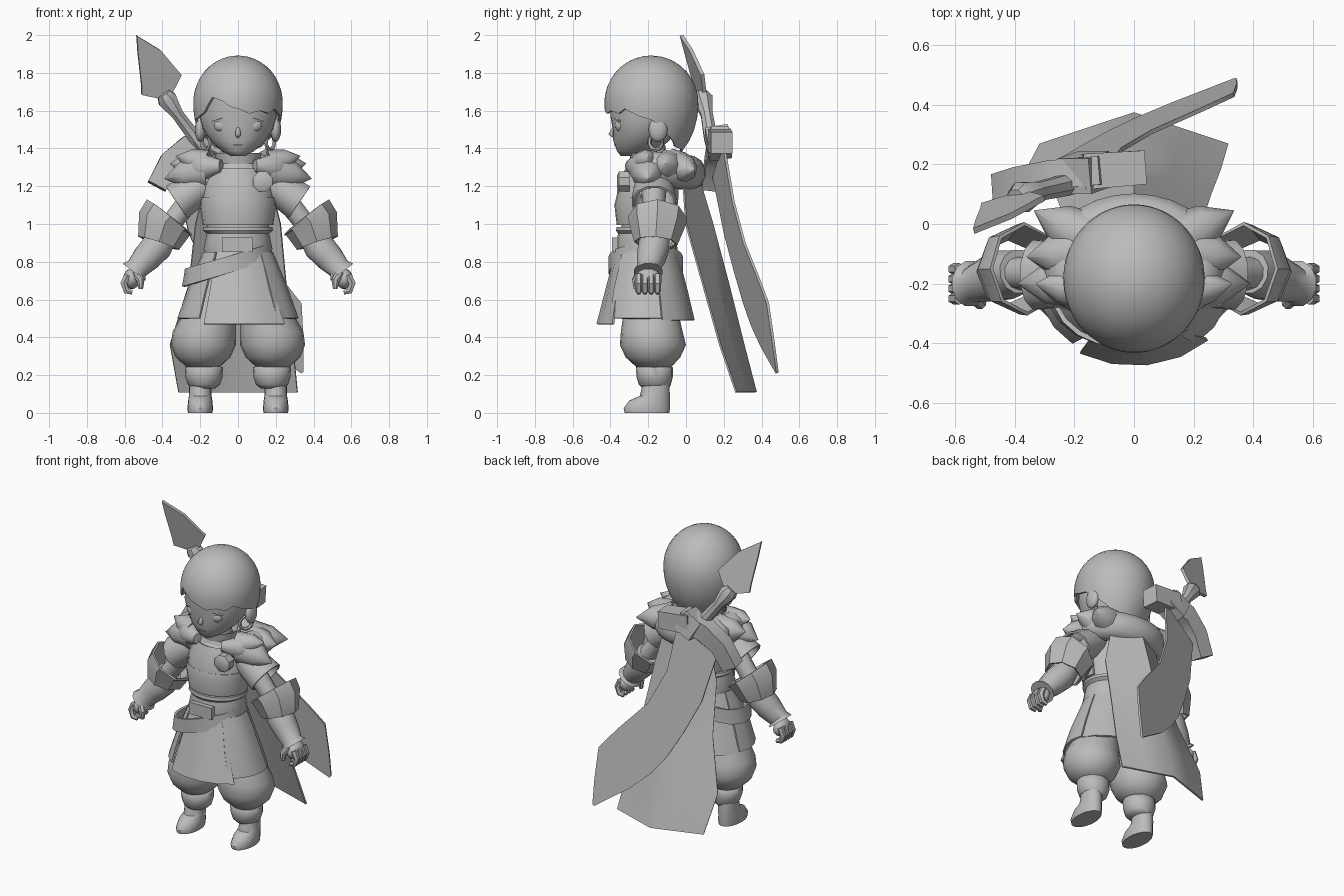
import bpy, bmesh
from math import sin, cos, pi, radians, sqrt
from mathutils import Vector, Matrix

cube = bpy.data.objects.get("Cube")
if cube:
    bpy.data.objects.remove(cube)

grey = bpy.data.materials.new("plain_grey")
grey.use_nodes = True
grey.diffuse_color = (0.5, 0.5, 0.5, 1)
grey.node_tree.nodes["Principled BSDF"].inputs["Base Color"].default_value = (0.5, 0.5, 0.5, 1)


def finish(name, bm, thick=0, angle=40):
    bmesh.ops.recalc_face_normals(bm, faces=bm.faces)
    me = bpy.data.meshes.new(name)
    bm.to_mesh(me)
    bm.free()
    ob = bpy.data.objects.new(name, me)
    bpy.context.collection.objects.link(ob)
    if thick:
        mod = ob.modifiers.new("thickness", "SOLIDIFY")
        mod.thickness, mod.offset = thick, 0
        bpy.context.view_layer.objects.active = ob
        bpy.ops.object.modifier_apply(modifier=mod.name)
    me = ob.data
    me.materials.append(grey)
    me.shade_smooth()
    me.set_sharp_from_angle(angle=radians(angle))


def loft(name, rings, closed=True, cap=True, thick=0, angle=40):
    """Skin a list of equally long point rows."""
    bm = bmesh.new()
    rows = [[bm.verts.new(p) for p in ring] for ring in rings]
    n = len(rows[0])
    for a, b in zip(rows, rows[1:]):
        for i in range(n if closed else n - 1):
            j = (i + 1) % n
            bm.faces.new((a[i], a[j], b[j], b[i]))
    if closed and cap:
        bm.faces.new(rows[0])
        bm.faces.new(rows[-1])
    bmesh.ops.remove_doubles(bm, verts=bm.verts, dist=0.0005)
    finish(name, bm, thick, angle)


def oval(z, rx, front, back, cx=0, n=20, a0=0, a1=360, tilt=0):
    """Level ring or arc, angle measured from the front."""
    pts = []
    for i in range(n if a1 - a0 == 360 else n + 1):
        a = radians(a0 + (a1 - a0) * i / n)
        x = cx + rx * sin(a)
        pts.append((x, (front + back) / 2 - (back - front) / 2 * cos(a), z + tilt * x))
    return pts


def body(name, table, cx=0, n=20, **kw):
    loft(name, [oval(*row, cx=cx, n=n) for row in table], **kw)


def tube(name, path, radii, n=10, squash=1, ref=(0, 1, 0), phase=.5, **kw):
    path = [Vector(p) for p in path]
    rings = []
    for i, p in enumerate(path):
        t = (path[min(i + 1, len(path) - 1)] - path[max(i - 1, 0)]).normalized()
        u = t.cross(Vector(ref)).normalized()
        v = u.cross(t)
        angles = [2 * pi * (k + phase) / n for k in range(n)]
        rings.append([p + radii[i] * (cos(a) * u + squash * sin(a) * v) for a in angles])
    loft(name, rings, **kw)


def ball(name, c, r, seg=16):
    bm = bmesh.new()
    mat = Matrix.Translation(c) @ Matrix.Diagonal((*r, 1))
    bmesh.ops.create_uvsphere(bm, u_segments=seg, v_segments=seg // 2 + 2, radius=1, matrix=mat)
    finish(name, bm, angle=60)


def interp(table, x):
    for (x0, y0), (x1, y1) in zip(table, table[1:]):
        if x <= x1:
            return y0 + (y1 - y0) * (x - x0) / (x1 - x0)


# Head and neck
body("head", [(1.36, .035, -.345, -.25), (1.385, .085, -.365, -.16), (1.44, .145, -.385, -.09),
              (1.50, .185, -.388, -.05), (1.57, .205, -.40, -.02), (1.68, .205, -.40, 0)], n=28, angle=70)
tube("nose", [(0, -.375, 1.53), (0, -.395, 1.475), (0, -.375, 1.455)], [.004, .017, .006], n=8, angle=80)
tube("mouth", [(-.025, -.377, 1.418), (.025, -.377, 1.418)], [.004, .004], n=6)
body("neck", [(1.2, .07, -.24, -.1), (1.42, .06, -.235, -.11)])

# Hair cap with a side-swept fringe, longer at the nape
hairline = [(0, 1.61), (15, 1.585), (30, 1.60), (45, 1.585), (55, 1.61), (75, 1.57), (92, 1.55), (105, 1.5),
            (135, 1.41), (180, 1.385), (225, 1.41), (255, 1.5), (268, 1.55), (290, 1.56), (310, 1.59),
            (325, 1.67), (340, 1.65), (350, 1.62), (360, 1.61)]
rows = []
for k in range(13):
    row = []
    for deg in range(0, 360, 5):
        z = 1.885 + (interp(hairline, deg) - 1.885) * (1 - cos(k / 12 * pi / 2)) ** .9
        d = z - 1.64
        f = sqrt(max(0, 1 - (d / (.245 if d > 0 else .33)) ** 2))
        a = radians(deg)
        row.append((.23 * f * sin(a), -.183 - .242 * f * cos(a), z))
    rows.append(row)
loft("hair", rows, cap=False, thick=.014, angle=60)

for s, side in ((1, "left"), (-1, "right")):
    # Face details
    ball(side + "_eye", (s * .085, -.348, 1.522), (.042, .028, .035))
    tube(side + "_eyelid", [(s * .04, -.38, 1.55), (s * .085, -.374, 1.562), (s * .135, -.35, 1.545)],
         [.005, .009, .005], n=6)
    ball(side + "_ear", (s * .2, -.148, 1.5), (.028, .05, .065))
    ring = [(s * (.17 + .022 * cos(a)), -.16 + .034 * cos(a), 1.435 + .042 * sin(a))
            for a in [2 * pi * i / 16 for i in range(17)]]
    tube(side + "_earring", ring, [.011] * 17, n=6, ref=(s * .8, -.5, 0), cap=False)

    # Arms, sleeves and gauntlets
    tube(side + "_upper_arm", [(s * .17, -.17, 1.21), (s * .27, -.17, 1.11), (s * .41, -.165, .93)],
         [.07, .06, .055])
    tube(side + "_sleeve", [(s * .14, -.17, 1.235), (s * .23, -.17, 1.18), (s * .325, -.17, 1.115)],
         [.07, .09, .1], n=12, squash=1.15, cap=False, thick=.012)
    tube(side + "_gauntlet_cuff", [(s * .362, -.15, 1.035), (s * .386, -.152, 1.005), (s * .42, -.16, .9)],
         [.148, .143, .108], n=8, squash=1.02, phase=0, cap=False, thick=.012, angle=35)
    tube(side + "_forearm", [(s * .385, -.16, .96), (s * .43, -.17, .88), (s * .485, -.185, .82),
                             (s * .535, -.2, .765), (s * .55, -.2, .745)],
         [.075, .085, .078, .062, .078], n=12)
    ball(side + "_palm", (s * .563, -.2, .71), (.045, .07, .055), 12)
    for i in range(4):
        y = -.25 + .033 * i
        tube(side + "_finger_%d" % (i + 1), [(s * .585, y, .73), (s * .605, y, .685), (s * .59, y, .645),
                                             (s * .56, y, .638)], [.02, .02, .019, .014], n=6)
    tube(side + "_thumb", [(s * .54, -.24, .74), (s * .515, -.265, .70), (s * .515, -.265, .655)],
         [.026, .022, .013], n=8)

    # Legs, the trousers swelling out below the skirt
    loft(side + "_trouser", [oval(z, r, f, b, cx=s * x) for x, z, r, f, b in (
        (.085, .8, .08, -.29, -.1), (.11, .65, .105, -.31, -.07), (.15, .53, .14, -.33, -.04),
        (.178, .43, .168, -.345, -.018), (.183, .36, .172, -.35, 0), (.185, .295, .145, -.32, -.03),
        (.185, .24, .085, -.26, -.08))], angle=60)
    body(side + "_trouser_cuff", [(.255, .075, -.25, -.09), (.24, .1, -.265, -.07), (.19, .098, -.262, -.07),
                                  (.15, .085, -.25, -.08), (.13, .06, -.23, -.09)], cx=s * .18, angle=60)
    body(side + "_boot", [(.15, .058, -.23, -.088), (.09, .06, -.245, -.085), (.065, .064, -.30, -.085),
                          (.025, .068, -.33, -.085), (0, .065, -.325, -.088)], cx=s * .2)

    # Skirt panels
    for part, a0, a1, low in (("side", 40, 108, .5), ("back", 109, 179, .49)):
        loft(side + "_skirt_" + part, [oval(z, r, f, b, n=4, a0=s * a0, a1=s * a1) for z, r, f, b in (
            (.85, .18, -.37, -.05), (low + .15, .262, -.43, .005), (low, .315, -.455, .04))],
             closed=False, thick=.012, angle=25)

    # Fur tufts, broad at the root
    for i, (base, tip, r) in enumerate([((.18, -.1, 1.3), (.36, -.11, 1.32), .095),
                                        ((.14, -.06, 1.3), (.335, .045, 1.29), .1),
                                        ((.18, -.2, 1.28), (.39, -.2, 1.24), .1),
                                        ((.17, -.22, 1.32), (.33, -.2, 1.36), .075)]):
        b, t = [Vector((s * p[0], p[1], p[2])) for p in (base, tip)]
        tube(side + "_fur_tuft_%d" % (i + 1), [b, b.lerp(t, .55), t], [r, r * .72, .001], n=8,
             ref=(0, .3, 1), angle=60)

# Torso and chest armour
body("torso", [(.8, .165, -.35, -.06), (.97, .16, -.34, -.07), (1.05, .18, -.345, -.05),
               (1.14, .19, -.345, -.04), (1.22, .185, -.33, -.04), (1.32, .12, -.29, -.06)])
loft("breastplate", [oval(z, r, f, b, n=14, a0=-105, a1=105) for z, r, f, b in
                     ((.995, .18, -.36, -.05), (1.1, .195, -.372, -.04), (1.14, .195, -.362, -.04))],
     closed=False, thick=.014, angle=25)
loft("bib", [oval(z, r, f, -.05, n=10, a0=-80, a1=80) for z, r, f in
             ((1.13, .185, -.362), (1.2, .18, -.355), (1.29, .14, -.315))], closed=False, thick=.014)
body("scarf_collar", [(1.27, .14, -.325, -.04), (1.31, .112, -.29, -.06), (1.375, .125, -.3, -.05),
                      (1.365, .1, -.275, -.075), (1.3, .08, -.25, -.1)], cap=False, n=16)

# Corset, belts and skirt front
body("corset", [(.83, .175, -.365, -.05), (.87, .182, -.372, -.045), (.95, .165, -.36, -.06),
                (.965, .185, -.37, -.045), (.985, .182, -.367, -.05), (.985, .15, -.34, -.07)])
tube("buckle", [(-.085, -.375, .89), (.078, -.375, .89)], [.055, .055], n=4, squash=.4)
loft("slanted_belt", [oval(z, .225 * k, -.402, -.025, cx=-.055, n=20, tilt=.3) for z, k in
                      ((.845, .97), (.80, 1), (.755, 1.04))], cap=False, thick=.016)
loft("skirt_front", [oval(.85, .18, -.37, -.05, n=4, a0=-38, a1=38),
                     oval(.47, .33, -.47, .04, n=4, a0=-33, a1=48)], closed=False, thick=.012, angle=25)

# Fur cowl, open at the front with tapered ends, and its brooch
path, radii = [], []
for i in range(25):
    a = radians(24 + 312 * i / 24)
    path.append((.22 * sin(a), -.145 - .165 * cos(a), 1.29 + .02 * cos(a)))
    radii.append(.03 + .055 * min(1, 2.2 * sin(pi * i / 24)))
tube("fur_cowl", path, radii, n=12, ref=(0, 0, 1), squash=1.1, angle=60)
tube("brooch", [(.13, -.3, 1.225), (.13, -.355, 1.225), (.13, -.365, 1.225)], [.056, .056, .035],
     n=8, ref=(0, 0, 1))

# Cape, folded along the spine: height, right and left edge x, middle and edge y
cape = [(1.3, -.15, .15, .05, -.02), (1.0, -.225, .225, .14, 0), (.68, -.26, .255, .225, .09),
        (.36, -.36, .29, .305, .18), (.11, -.315, .315, .37, .265)]
loft("cape", [[(abs(u) * (lx if u < 0 else rx), mid + (edge - mid) * abs(u), z) for u in (-1, -.5, 0, .5, 1)]
              for z, lx, rx, mid, edge in cape], closed=False, thick=.01, angle=50)


# Great sword slung across the back
def sword_point(x, z):
    return (x, .33 + .3 * x - .13 * (z - .6), z)


edges = [((-.08, 1.42), (-.33, 1.25)), ((-.04, 1.12), (-.26, .95)), ((.06, .9), (-.17, .75)),
         ((.24, .7), (-.08, .58)), ((.335, .58), (.01, .46)), ((.345, .38), (.13, .35)),
         ((.345, .22), (.335, .21))]
loft("sword_blade", [[sword_point(*o), sword_point(*i)] for o, i in edges],
     closed=False, thick=.014, angle=50)
tube("sword_grip", [(-.17, .15, 1.38), (-.23, .13, 1.46), (-.32, .11, 1.58), (-.375, .09, 1.66),
                    (-.395, .08, 1.69)], [.038, .038, .034, .055, .038], n=8)
tube("guard_upper_arm", [(-.17, .175, 1.445), (.035, .19, 1.43)], [.085, .08], n=4)
tube("guard_lower_arm", [(-.1, .18, 1.46), (-.26, .165, 1.41), (-.36, .145, 1.33), (-.43, .125, 1.2)],
     [.085, .085, .08, .075], n=4, squash=.8, angle=25)
tube("guard_hub", [(-.2, .16, 1.49), (-.13, .185, 1.37)], [.085, .085], n=4)
# Each row: left x, right x, left z, right z
spike = [(-.43, -.41, 1.668, 1.668), (-.51, -.352, 1.685, 1.69), (-.512, -.3, 1.74, 1.79),
         (-.53, -.41, 1.9, 1.92), (-.537, -.533, 2.0, 1.995)]
loft("pommel_spike", [[(x, .06 + .25 * (x + .4) - .25 * (z - 1.8), z)
                       for x, z in ((a, c), ((a + b) / 2, (c + d) / 2), (b, d))] for a, b, c, d in spike],
     closed=False, thick=.02, angle=30)
